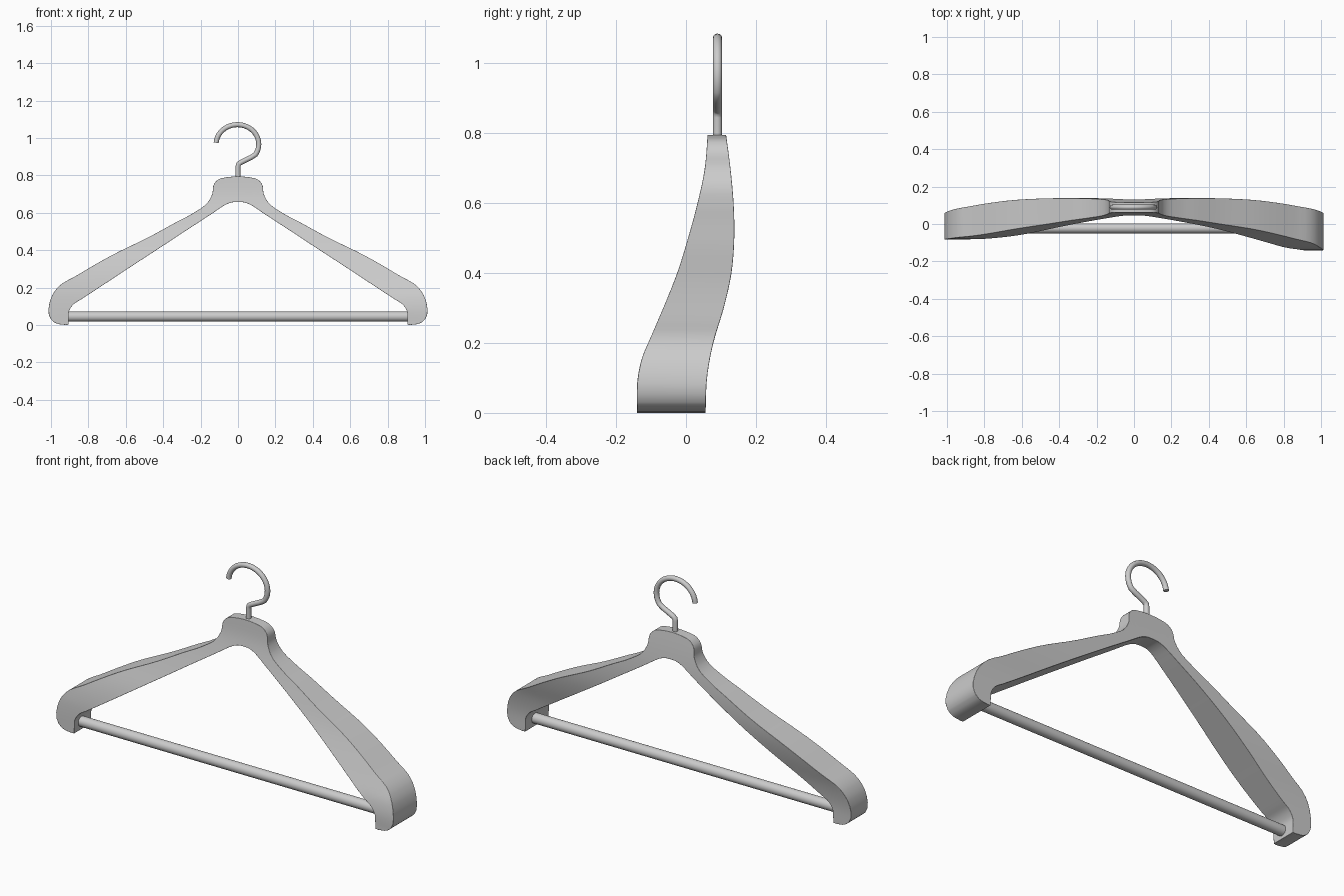
import bpy, bmesh, math
from mathutils import Vector

if "Cube" in bpy.data.objects:
    bpy.data.objects.remove(bpy.data.objects["Cube"])


def spline(points, steps):
    """Catmull-Rom samples through 2D points."""
    p = [Vector(q) for q in points]
    p = [2 * p[0] - p[1]] + p + [2 * p[-1] - p[-2]]
    out = []
    for i in range(1, len(p) - 2):
        a, b, c, d = p[i - 1:i + 3]
        # chord-limited tangents avoid overshoot at tight corners
        l0, l1, l2 = (b - a).length, (c - b).length, (d - c).length
        m1 = ((b - a) / l0 * l1 + (c - b) / l1 * l0) / (l0 + l1) * l1
        m2 = ((c - b) / l1 * l2 + (d - c) / l2 * l1) / (l1 + l2) * l1
        for k in range(steps):
            t = k / steps
            out.append((2*t**3 - 3*t*t + 1) * b + (t**3 - 2*t*t + t) * m1
                       + (3*t*t - 2*t**3) * c + (t**3 - t*t) * m2)
    return out + [p[-2]]


def lookup(curve, z):
    for a, b in zip(curve, curve[1:]):
        if z <= b.x:
            t = max(0, (z - a.x) / (b.x - a.x))
            return a.y + (b.y - a.y) * t
    return curve[-1].y


def smooth(obj, angle=35):
    bpy.ops.object.select_all(action='DESELECT')
    obj.select_set(True)
    bpy.context.view_layer.objects.active = obj
    bpy.ops.object.shade_smooth_by_angle(angle=math.radians(angle))


# Hanger body: outer and inner outlines of the right half (x, z)
outer = [(0, .795), (.06, .79), (.107, .777), (.128, .754), (.138, .70), (.16, .658),
         (.24, .598), (.33, .55), (.465, .476), (.68, .37), (.86, .266), (.965, .20),
         (1, .144), (1, .03), (.975, .01), (.92, 0)]
inner = [(0, .658), (.03, .656), (.06, .646), (.08, .635), (.10, .622), (.125, .605),
         (.19, .562), (.27, .51), (.39, .431), (.58, .307), (.75, .195), (.84, .136),
         (.88, .11), (.903, .075), (.906, .035), (.907, .002)]
# Depth curves (z, y): the arms sweep forward towards the ends
front_y = spline([(0, -.14), (.1, -.138), (.165, -.123), (.2, -.108), (.3, -.065), (.4, -.025),
                  (.5, .006), (.6, .033), (.7, .054), (.8, .062)], 5)
back_y = spline([(0, .056), (.1, .06), (.2, .078), (.3, .108), (.4, .13), (.5, .138),
                 (.6, .136), (.7, .127), (.8, .114)], 5)
ROWS = 5


def section(o, i, side):
    """Closed cross-section ring: front from outer to inner, back again."""
    pts = [o.lerp(i, k / ROWS) for k in range(ROWS + 1)]
    ring = []
    for p in pts:
        y = lookup(front_y, p.y)
        if side < 0 and y < 0:          # left end is shallower
            y = .09 * math.tanh(y / .09)
        ring.append((side * p.x, y, p.y))
    ring += [(side * p.x, lookup(back_y, p.y), p.y) for p in reversed(pts)]
    return ring


pairs = list(zip(spline(outer, 4), spline(inner, 4)))
rings = [section(o, i, -1) for o, i in reversed(pairs[1:])] + [section(o, i, 1) for o, i in pairs]
bm = bmesh.new()
rows = [[bm.verts.new(c) for c in r] for r in rings]
n = len(rows[0])
for a, b in zip(rows, rows[1:]):
    for k in range(n):
        bm.faces.new((a[k], a[(k + 1) % n], b[(k + 1) % n], b[k]))
for end in (rows[0], rows[-1]):
    for k in range(ROWS):
        bm.faces.new((end[k], end[k + 1], end[n - 2 - k], end[n - 1 - k]))
bmesh.ops.recalc_face_normals(bm, faces=bm.faces)
mesh = bpy.data.meshes.new("hanger_body")
bm.to_mesh(mesh)
bm.free()
body = bpy.data.objects.new("hanger_body", mesh)
bpy.context.collection.objects.link(body)
bevel = body.modifiers.new("soft_edges", 'BEVEL')
bevel.width, bevel.segments = .006, 2
bevel.limit_method, bevel.angle_limit = 'ANGLE', math.radians(50)
smooth(body)

# Trouser bar
bpy.ops.mesh.primitive_cylinder_add(vertices=32, radius=.027, depth=1.84,
                                    location=(0, -.023, .045), rotation=(0, math.pi / 2, 0))
bar = bpy.context.object
bar.name = "trouser_bar"
smooth(bar)

# Metal hook
path = [(0, .77), (0, .845), (.003, .86), (.013, .868), (.045, .884), (.07, .896)]
for k in range(33):
    a = math.radians(-33 + 209 * k / 32)
    path.append((-.003 + .114 * math.cos(a), .967 + .104 * math.sin(a)))
curve = bpy.data.curves.new("hook", 'CURVE')
curve.dimensions = '3D'
curve.bevel_depth, curve.bevel_resolution, curve.use_fill_caps = .0135, 4, True
line = curve.splines.new('POLY')
line.points.add(len(path) - 1)
for pt, (x, z) in zip(line.points, path):
    pt.co = (x, .09, z, 1)
hook = bpy.data.objects.new("hook", curve)
bpy.context.collection.objects.link(hook)
bpy.ops.object.select_all(action='DESELECT')
hook.select_set(True)
bpy.context.view_layer.objects.active = hook
bpy.ops.object.convert(target='MESH')
smooth(bpy.context.object, 50)
